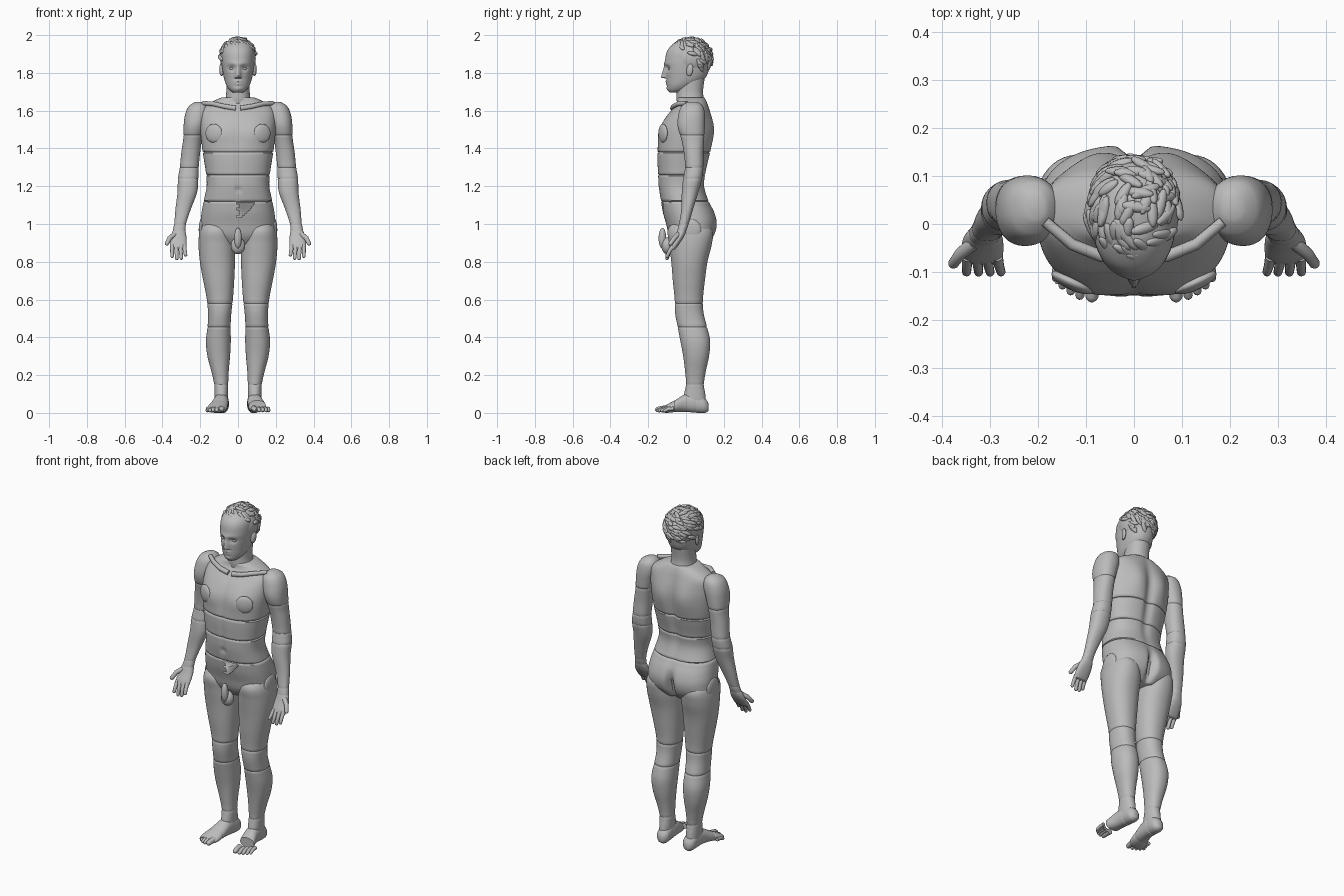
import bpy, bmesh, math, random
from mathutils import Vector, Matrix

random.seed(4)
grey = bpy.data.materials.new("body_grey")
grey.diffuse_color = (0.5, 0.5, 0.5, 1)


def g(a):
    return math.exp(-a * a)


def finish(ob):
    bpy.ops.object.select_all(action='DESELECT')
    ob.select_set(True)
    bpy.context.view_layer.objects.active = ob
    if ob.type == 'CURVE':
        bpy.ops.object.convert(target='MESH')
        ob = bpy.context.object
    ob.data.materials.clear()
    ob.data.materials.append(grey)
    bpy.ops.object.shade_smooth_by_angle(angle=math.radians(50))


def make(name, bm):
    me = bpy.data.meshes.new(name)
    bm.to_mesh(me)
    bm.free()
    ob = bpy.data.objects.new(name, me)
    bpy.context.collection.objects.link(ob)
    finish(ob)


def sample(st, t):
    """Smooth interpolation between the stations (t, centre x, low, high, half width)."""
    i = max(k for k in range(len(st) - 1) if k == 0 or st[k][0] <= t)
    h = st[i + 1][0] - st[i][0]
    u = (t - st[i][0]) / h

    def slope(k, c):
        a, b = st[max(k - 1, 0)], st[min(k + 1, len(st) - 1)]
        return (b[c] - a[c]) / (b[0] - a[0])
    return [(2*u**3 - 3*u*u + 1) * st[i][c] + (u**3 - 2*u*u + u) * h * slope(i, c)
            + (3*u*u - 2*u**3) * st[i + 1][c] + (u**3 - u*u) * h * slope(i + 1, c)
            for c in range(1, 5)]


def loft(parts, st, cuts, side=1, axis='z', seg=48, step=0.012, n=2.2, relief=None, cull=None):
    """Loft through stations, split at the cuts into parts with a fine groove between them."""
    st = sorted(st)
    for name, t0, t1 in zip(parts, cuts, cuts[1:]):
        if not name:
            continue
        count = max(2, round((t1 - t0 - 0.01) / step))
        ts = [t0] + [t0 + 0.005 + (t1 - t0 - 0.01) * k / count for k in range(count + 1)] + [t1]
        bm, rings = bmesh.new(), []
        for k, t in enumerate(ts):
            cx, lo, hi, hw = sample(st, t)
            f = 0.965 if k in (0, len(ts) - 1) else 1
            ring = []
            for j in range(seg):
                a = 2 * math.pi * (j + 0.5) / seg
                c, s = math.cos(a), math.sin(a)
                x = cx + f * hw * math.copysign(abs(c) ** (2 / n), c)
                y = (lo + hi) / 2 + f * (hi - lo) / 2 * math.copysign(abs(s) ** (2 / n), s)
                if relief:
                    y += s * relief(x, t, s < 0)
                ring.append(bm.verts.new((side * x, t, y) if axis == 'y' else (side * x, y, t)))
            rings.append(ring)
        for a, b in zip(rings, rings[1:]):
            for j in range(seg):
                bm.faces.new((a[j], a[j - 1], b[j - 1], b[j]))
        bm.faces.new(rings[0])
        bm.faces.new(rings[-1])
        bmesh.ops.recalc_face_normals(bm, faces=bm.faces)
        if cull:
            gone = [q for q in bm.faces if cull(q.calc_center_median())]
            bmesh.ops.delete(bm, geom=gone, context='FACES')
        make(name, bm)


def blob(bm, loc, radii, normal=(0, 0, 1), along=(1, 0, 0), seg=24):
    """Ellipsoid: radii are along, across and out along the normal."""
    nz = Vector(normal).normalized()
    ax = Vector(along)
    ax = (ax - nz * ax.dot(nz)).normalized()
    rot = Matrix((nz.cross(ax), nz, ax)).transposed().to_4x4()
    size = Matrix.Diagonal((radii[1], radii[2], radii[0], 1))
    bmesh.ops.create_uvsphere(bm, u_segments=seg, v_segments=seg * 2 // 3, radius=1,
                              matrix=Matrix.Translation(loc) @ rot @ size)


def ellipsoid(name, *args, **kw):
    bm = bmesh.new()
    blob(bm, *args, **kw)
    make(name, bm)


def digit(name, pts, r, side, tip=True):
    """Rounded, tapering tube through the points."""
    pts = [Vector((side * p[0], p[1], p[2])) for p in pts]
    rad = [r * (1 - 0.2 * k / (len(pts) - 1)) for k in range(len(pts))]
    if tip:
        d = (pts[-1] - pts[-2]).normalized()
        end = pts[-1]
        pts += [end + d * r * 0.4, end + d * r * 0.65]
        rad += [r * 0.6, r * 0.2]
    cu = bpy.data.curves.new(name, 'CURVE')
    cu.dimensions, cu.bevel_depth, cu.bevel_resolution, cu.use_fill_caps = '3D', 1, 4, True
    sp = cu.splines.new('POLY')
    sp.points.add(len(pts) - 1)
    for p, co, w in zip(sp.points, pts, rad):
        p.co, p.radius = (*co, 1), w
    ob = bpy.data.objects.new(name, cu)
    bpy.context.collection.objects.link(ob)
    finish(ob)


# Torso: chest muscles, midline, spine furrow, shoulder blades and buttock cleft as relief
def torso_relief(x, z, front):
    ax = abs(x)
    if front:
        return (0.012 * g((ax - 0.1) / 0.065) * g((z - 1.48) / 0.065)
                - (0.007 * g(x / 0.009) if z > 1.12 else 0)
                - 0.012 * g(x / 0.012) * g((z - 1.18) / 0.014))
    return (0.018 * g((ax - 0.08) / 0.06) * g((z - 1.5) / 0.1)
            - 0.016 * g(x / 0.025) * g((z - 1.38) / 0.2)
            - 0.05 * g(x / 0.022) * g((z - 0.97) / 0.075))


torso = [(0.89, 0, -0.06, 0.11, 0.10), (0.94, 0, -0.09, 0.15, 0.188), (1.0, 0, -0.105, 0.165, 0.198),
         (1.06, 0, -0.122, 0.152, 0.193), (1.12, 0, -0.132, 0.122, 0.182), (1.2, 0, -0.145, 0.098, 0.166),
         (1.27, 0, -0.148, 0.105, 0.17), (1.35, 0, -0.152, 0.122, 0.182), (1.42, 0, -0.148, 0.132, 0.192),
         (1.5, 0, -0.138, 0.136, 0.2), (1.56, 0, -0.11, 0.13, 0.2), (1.61, 0, -0.072, 0.12, 0.19),
         (1.64, 0, -0.05, 0.112, 0.15), (1.67, 0, -0.045, 0.1, 0.09)]
loft(["pelvis", "lower_abdomen", "upper_abdomen", "chest"], torso, [0.89, 1.12, 1.26, 1.38, 1.67],
     seg=128, step=0.01, n=2.4, relief=torso_relief,
     cull=lambda c: 0 < c.x < 0.085 and c.y < 0 and 1.02 + c.x < c.z < 1.112)
bm = bmesh.new()
blob(bm, (0, -0.1, 0.885), (0.038, 0.03, 0.045))
blob(bm, (0, -0.125, 0.925), (0.02, 0.02, 0.055))
make("groin", bm)

# Neck and head
loft(["neck"], [(1.6, 0, -0.04, 0.1, 0.09), (1.66, 0, -0.05, 0.095, 0.068), (1.7, 0, -0.05, 0.09, 0.062),
                (1.78, 0, -0.05, 0.1, 0.064)], [1.6, 1.78])


def face_relief(x, z, front):
    if not front:
        return 0
    ax = abs(x)
    nose = 0.03 * g(x / 0.014) * max(0, (1.855 - z) / 0.08) if z > 1.773 else 0
    return (nose - 0.012 * g((ax - 0.034) / 0.018) * g((z - 1.825) / 0.014)
            + 0.005 * g(x / 0.06) * g((z - 1.85) / 0.012)
            + 0.006 * g(x / 0.022) * (g((z - 1.755) / 0.006) + g((z - 1.741) / 0.006))
            + 0.006 * g(x / 0.022) * g((z - 1.715) / 0.013))


loft(["head"], [(1.695, 0, -0.085, -0.03, 0.025), (1.71, 0, -0.095, 0.01, 0.045), (1.735, 0, -0.1, 0.05, 0.062),
                (1.77, 0, -0.104, 0.1, 0.074), (1.82, 0, -0.108, 0.122, 0.083), (1.87, 0, -0.11, 0.13, 0.087),
                (1.92, 0, -0.098, 0.128, 0.084), (1.955, 0, -0.065, 0.1, 0.065), (1.975, 0, -0.03, 0.07, 0.04)],
     [1.695, 1.975], seg=112, step=0.005, relief=face_relief)

# Hair: cap plus swept locks swirling round the crown
bm = bmesh.new()
mid, size = Vector((0, 0.025, 1.878)), Vector((0.094, 0.112, 0.105))
blob(bm, mid, size, along=(1, 0, 0), seg=36)
made = 0
while made < 110:
    n = Vector([random.gauss(0, 1) for _ in range(3)]).normalized()
    if n.z < (0.45 if n.y < -0.35 else 0.0 if n.y < 0.3 else -0.5):
        continue
    p = mid + Vector([n[k] * size[k] for k in range(3)])
    swirl = Vector((-n.y, n.x, 0)) + Vector((0, -0.4, -0.5)) + 0.4 * Vector([random.uniform(-1, 1) for _ in range(3)])
    tilt = n + 0.25 * Vector([random.uniform(-1, 1) for _ in range(3)])
    blob(bm, p, (random.uniform(0.024, 0.038), 0.012, 0.01), tilt, swirl, seg=10)
    made += 1
make("hair", bm)

arm = [(1.647, 0.205, 0.01, 0.06, 0.02), (1.627, 0.21, -0.022, 0.088, 0.048), (1.58, 0.218, -0.04, 0.1, 0.062),
       (1.52, 0.23, -0.045, 0.1, 0.058), (1.45, 0.24, -0.025, 0.096, 0.05), (1.38, 0.25, -0.012, 0.092, 0.05),
       (1.3, 0.258, -0.005, 0.092, 0.05), (1.24, 0.264, -0.015, 0.085, 0.054), (1.17, 0.268, -0.022, 0.066, 0.052),
       (1.08, 0.29, -0.025, 0.038, 0.041), (1.01, 0.305, -0.035, 0.017, 0.032), (0.97, 0.311, -0.045, 0.004, 0.033),
       (0.93, 0.315, -0.06, -0.012, 0.042), (0.885, 0.317, -0.082, -0.042, 0.044), (0.865, 0.317, -0.085, -0.058, 0.04)]
leg = [(1.02, 0.11, -0.06, 0.09, 0.065), (0.97, 0.115, -0.096, 0.14, 0.086), (0.9, 0.113, -0.09, 0.138, 0.096),
       (0.8, 0.109, -0.078, 0.114, 0.093), (0.7, 0.102, -0.07, 0.1, 0.082), (0.6, 0.096, -0.06, 0.09, 0.069),
       (0.53, 0.097, -0.058, 0.093, 0.062), (0.46, 0.1, -0.045, 0.11, 0.061), (0.38, 0.104, -0.03, 0.128, 0.066),
       (0.3, 0.102, -0.015, 0.122, 0.06), (0.22, 0.095, -0.005, 0.105, 0.046), (0.15, 0.089, 0, 0.095, 0.037),
       (0.1, 0.088, -0.01, 0.102, 0.036), (0.06, 0.088, -0.015, 0.106, 0.035)]
foot = [(0.12, 0.085, 0.012, 0.05, 0.015), (0.105, 0.085, 0, 0.075, 0.033), (0.06, 0.086, 0, 0.1, 0.038),
        (0, 0.09, 0.005, 0.1, 0.04), (-0.05, 0.1, 0.005, 0.072, 0.046), (-0.1, 0.113, 0, 0.045, 0.053),
        (-0.125, 0.118, 0.002, 0.032, 0.047)]

for s, lr in ((1, "left_"), (-1, "right_")):
    # Shoulder, arm and palm
    loft([lr + p for p in ("palm", "wrist", "forearm", "elbow", "upper_arm", "shoulder")], arm,
         [0.865, 0.965, 1.0, 1.24, 1.3, 1.47, 1.647], s)
    # Fingers curl forward, thumb points outward
    for k, (x0, x1, zt) in enumerate([(0.285, 0.277, 0.835), (0.306, 0.3, 0.818), (0.327, 0.324, 0.816),
                                      (0.348, 0.349, 0.828)]):
        digit(f"{lr}finger_{k + 1}", [(x0, -0.068, 0.885), ((x0 + x1) / 2, -0.088, 0.855), (x1, -0.101, zt)],
              0.0115, s)
    digit(lr + "thumb", [(0.335, -0.04, 0.945), (0.362, -0.062, 0.925), (0.377, -0.083, 0.895)], 0.014, s)
    # Leg and foot; the left forefoot is left out, so its toes stand apart
    loft([lr + p for p in ("ankle", "shin", "knee", "thigh")], leg, [0.06, 0.15, 0.455, 0.58, 1.02], s)
    loft([None if s > 0 else lr + "forefoot", lr + "instep", lr + "heel"], foot, [-0.125, -0.06, 0.05, 0.12],
         s, axis='y', seg=32)
    for k, (x, tip, r) in enumerate([(0.086, -0.152, 0.017), (0.111, -0.15, 0.012), (0.13, -0.141, 0.0115),
                                     (0.147, -0.129, 0.011), (0.161, -0.114, 0.0105)]):
        digit(f"{lr}toe_{k + 1}", [(x - 0.002, tip + 0.05, 0.023), (x, tip + 0.02, 0.021), (x + 0.002, tip, r)], r, s)
    # Chest discs, hip discs, collarbones, ears and eyes
    ellipsoid(lr + "chest_disc", (s * 0.128, -0.122, 1.48), (0.048, 0.05, 0.016), (s * 0.45, -1, 0))
    ellipsoid(lr + "hip_disc", (s * 0.193, 0.025, 0.97), (0.055, 0.058, 0.015), (s, 0, 0), (0, 1, 0))
    digit(lr + "collarbone", [(0.012, -0.07, 1.612), (0.07, -0.066, 1.622), (0.13, -0.042, 1.636),
                              (0.185, 0.005, 1.64)], 0.014, s, tip=False)
    ellipsoid(lr + "ear", (s * 0.088, 0.02, 1.815), (0.033, 0.018, 0.01), (s, -0.35, 0), (0, 0.2, 1))
    ellipsoid(lr + "eye", (s * 0.034, -0.083, 1.823), (0.013, 0.009, 0.013), (0, -1, 0), seg=16)
